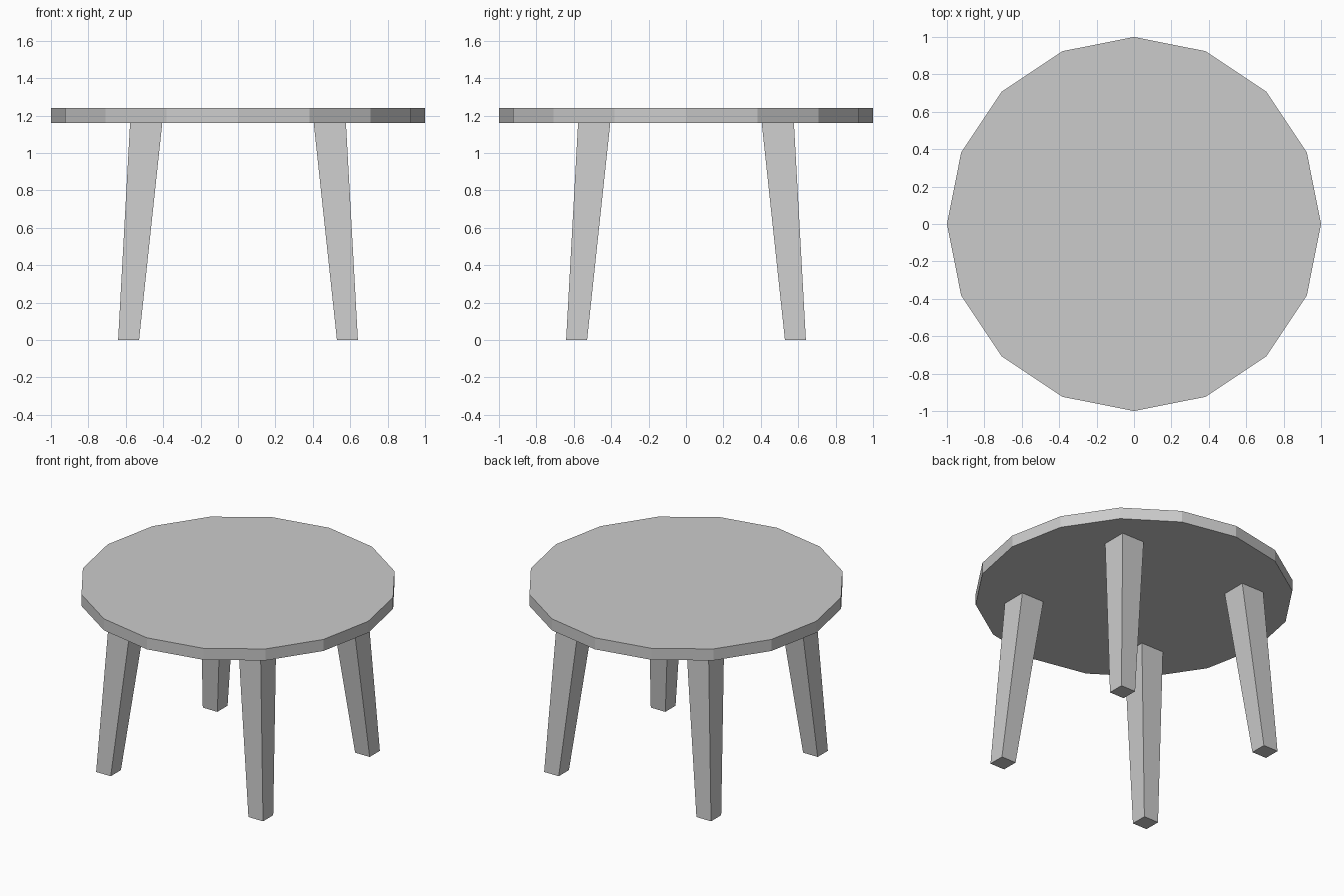
import bpy, bmesh

if "Cube" in bpy.data.objects:
    bpy.data.objects.remove(bpy.data.objects["Cube"])

TOP_Z, UNDER_Z = 1.24, 1.16


def add_object(name, bm):
    bmesh.ops.recalc_face_normals(bm, faces=bm.faces)
    mesh = bpy.data.meshes.new(name)
    bm.to_mesh(mesh)
    bm.free()
    obj = bpy.data.objects.new(name, mesh)
    bpy.context.collection.objects.link(obj)
    return obj


# Sixteen-sided tabletop with corners on the axes
bpy.ops.mesh.primitive_cylinder_add(
    vertices=16, radius=1, depth=TOP_Z - UNDER_Z,
    location=(0, 0, (TOP_Z + UNDER_Z) / 2))
bpy.context.object.name = "tabletop"


# Tapered, splayed square legs: (height, centre offset, half width)
FOOT = (0.0, 0.585, 0.056)
HEAD = (UNDER_Z, 0.491, 0.086)


def add_leg(name, sx, sy):
    bm = bmesh.new()
    bmesh.ops.create_cube(bm, size=2)
    for v in bm.verts:
        z, offset, half = HEAD if v.co.z > 0 else FOOT
        v.co = (sx * offset + v.co.x * half, sy * offset + v.co.y * half, z)
    return add_object(name, bm)


for depth, sy in (("front", -1), ("back", 1)):
    for side, sx in (("left", -1), ("right", 1)):
        add_leg(f"{depth}_{side}_leg", sx, sy)
